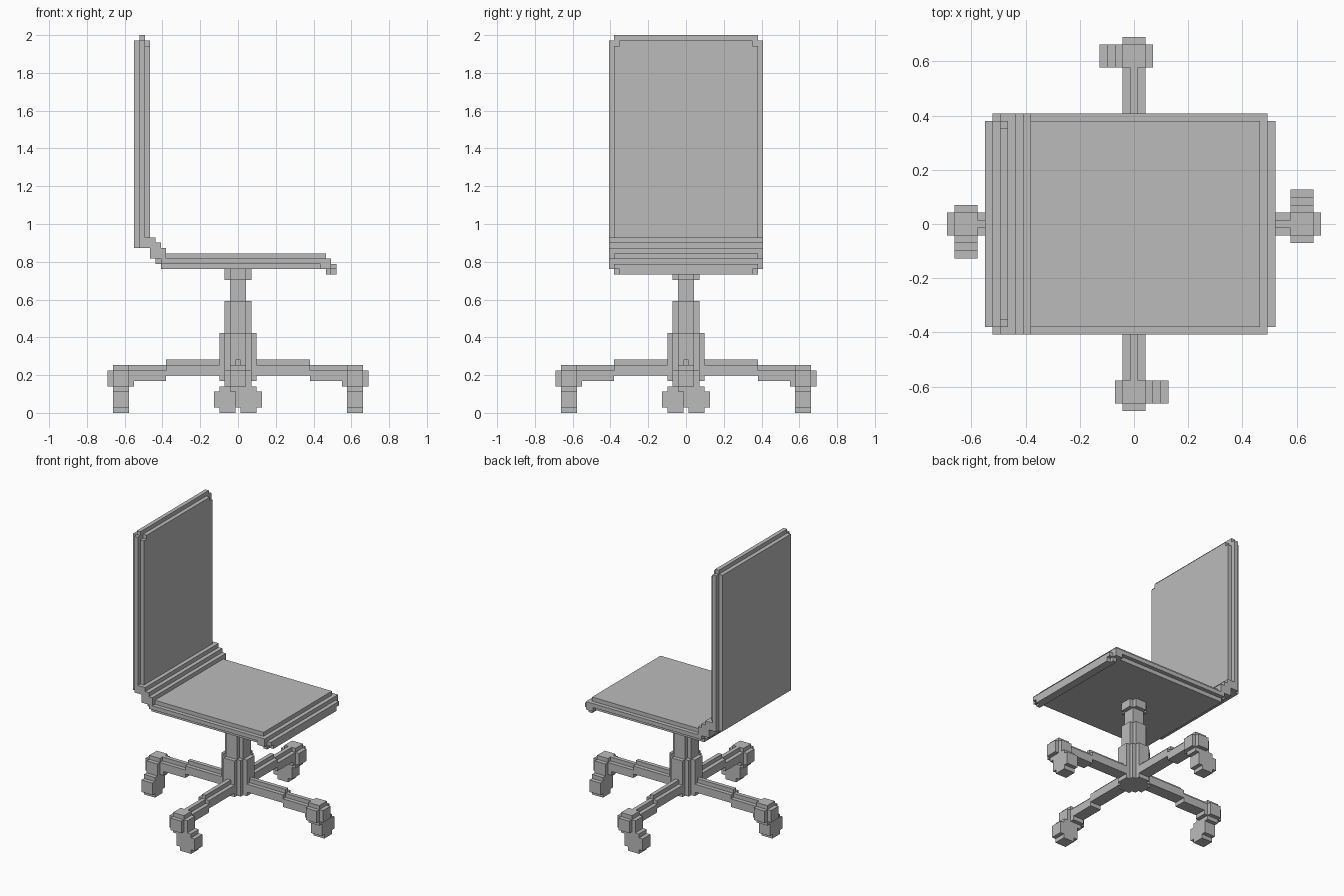
import bpy, bmesh, math
from mathutils import Matrix

cube = bpy.data.objects.get("Cube")
if cube:
    bpy.data.objects.remove(cube, do_unlink=True)

U = 2 / 71  # size of one block

grey = bpy.data.materials.new("plain_grey")
grey.use_nodes = True
grey.diffuse_color = (0.5, 0.5, 0.5, 1)
grey.node_tree.nodes["Principled BSDF"].inputs["Base Color"].default_value = (0.5, 0.5, 0.5, 1)


def add_box(bm, x0, x1, y0, y1, z0, z1):
    size = Matrix.Diagonal((x1 - x0, y1 - y0, z1 - z0, 1))
    centre = Matrix.Translation(((x0 + x1) / 2, (y0 + y1) / 2, (z0 + z1) / 2))
    bmesh.ops.create_cube(bm, size=1, matrix=centre @ size)


def add_disc(bm, r, z0, z1, x=0):
    """Stepped round block: a square with its corners removed."""
    a = r
    while a >= 1.5:
        b = r + 1.5 - a
        add_box(bm, x - a, x + a, -b, b, z0, z1)
        a -= 1


def add_profile(bm, points, half):
    """Side outline in x and z, extruded across y."""
    face = bm.faces.new([bm.verts.new((x, -half, z)) for x, z in points])
    new = bmesh.ops.extrude_face_region(bm, geom=[face])["geom"]
    verts = [v for v in new if isinstance(v, bmesh.types.BMVert)]
    bmesh.ops.translate(bm, verts=verts, vec=(0, 2 * half, 0))


def finish(name, bm, turn=0):
    bmesh.ops.recalc_face_normals(bm, faces=bm.faces)
    bm.transform(Matrix.Rotation(turn, 4, "Z") @ Matrix.Scale(U, 4))
    mesh = bpy.data.meshes.new(name)
    bm.to_mesh(mesh)
    bm.free()
    mesh.materials.append(grey)
    obj = bpy.data.objects.new(name, mesh)
    bpy.context.collection.objects.link(obj)


# Stepped curve where the back meets the seat
stairs = []
for i in range(4):
    stairs += [(-16.5 + i, 33 - i), (-15.5 + i, 33 - i)]
stairs = stairs[:-1]

# Wide inner shell of seat and back
bm = bmesh.new()
add_profile(bm, [(-18.5, 70), (-17.5, 70), (-17.5, 33)] + stairs +
            [(-13.5, 29), (17.5, 29), (17.5, 27), (15.5, 27), (15.5, 28),
             (-14.5, 28), (-14.5, 29), (-16.5, 29), (-16.5, 31), (-18.5, 31)], 14.5)
finish("seat_shell", bm)

# Narrower padding in front, behind, above and below
bm = bmesh.new()
add_profile(bm, [(-19.5, 69), (-16.5, 69)] + stairs +
            [(16.5, 30), (16.5, 29), (17.5, 29), (17.5, 28), (18.5, 28),
             (18.5, 27), (-14.5, 27), (-14.5, 28), (-15.5, 28), (-15.5, 29),
             (-16.5, 29), (-16.5, 31), (-19.5, 31)], 13.5)
finish("seat_padding", bm)

# Rims along the top of the back and the front lip
bm = bmesh.new()
add_box(bm, -19.5, -18.5, -13.5, 13.5, 69, 70)
add_box(bm, -18.5, -17.5, -13.5, 13.5, 70, 71)
add_box(bm, -17.5, -16.5, -12.5, 12.5, 69, 70)
finish("back_rim", bm)
bm = bmesh.new()
add_box(bm, 16.5, 17.5, -13.5, 13.5, 26, 27)
add_box(bm, 17.5, 18.5, -12.5, 12.5, 26, 27)
finish("front_lip", bm)

# Central column
for name, r, z0, z1 in (("mount_plate", 2.5, 25, 27), ("piston", 1.5, 21, 25),
                        ("piston_sleeve", 2.5, 15, 21), ("hub", 3.5, 6, 15)):
    bm = bmesh.new()
    add_disc(bm, r, z0, z1)
    finish(name, bm)

# Four arms, each with a caster turned to the same side
for i, side in enumerate(("left", "back", "right", "front")):
    turn = i * math.pi / 2

    bm = bmesh.new()
    add_box(bm, 1.5, 13.5, -1.5, 1.5, 7, 9)
    add_box(bm, 1.5, 13.5, -0.5, 0.5, 9, 10)
    add_box(bm, 13.5, 20.5, -1.5, 1.5, 6, 8)
    add_box(bm, 13.5, 20.5, -0.5, 0.5, 8, 9)
    finish(side + "_arm", bm, turn)

    bm = bmesh.new()
    add_disc(bm, 2.5, 5, 8, x=22)
    add_box(bm, 20.5, 23.5, -1.5, 1.5, 8, 9)
    add_box(bm, 20.5, 23.5, -1.5, 2.5, 4, 5)
    finish(side + "_caster_cap", bm, turn)

    bm = bmesh.new()
    add_box(bm, 20.5, 23.5, -0.5, 4.5, 1, 4)
    add_box(bm, 20.5, 23.5, 0.5, 3.5, 0, 5)
    finish(side + "_wheel", bm, turn)
